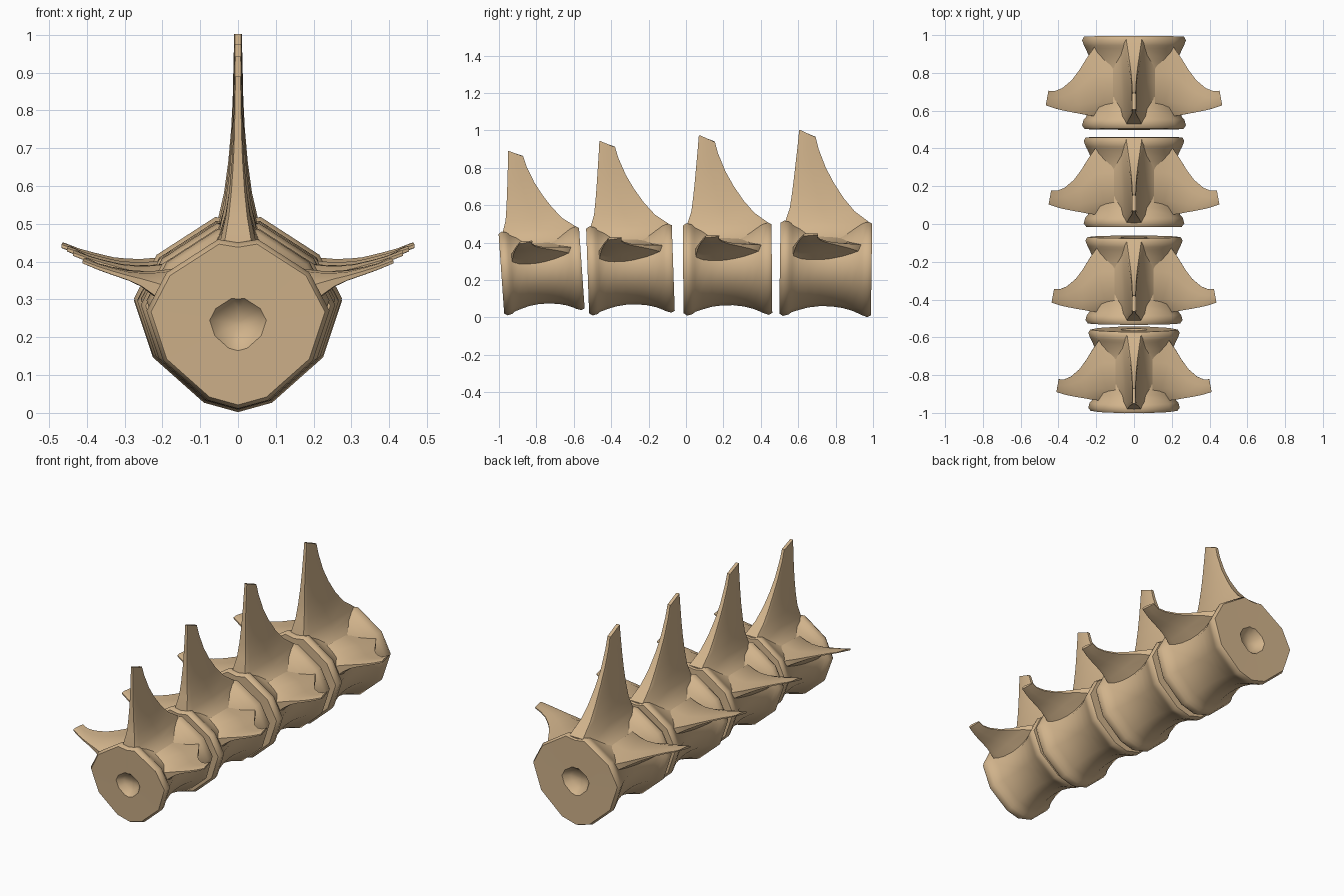
import bpy, bmesh, math
from mathutils import Matrix

if "Cube" in bpy.data.objects:
    bpy.data.objects.remove(bpy.data.objects["Cube"])

bone = bpy.data.materials.new("bone tan")
bone.diffuse_color = (0.644, 0.456, 0.262, 1)
bone.use_nodes = True
bone.node_tree.nodes["Principled BSDF"].inputs["Base Color"].default_value = bone.diffuse_color

ZC = 0.26  # height of the body axis
half = [(0.09, 0.03), (0.225, 0.15), (0.275, 0.30), (0.215, 0.415), (0.06, 0.515)]
ring = [(0, 0.005)] + half + [(0, 0.505)] + [(-x, z) for x, z in reversed(half)]

# body: (y, radial scale), pits at both ends included
body = [(-.20, .03), (-.209, .20), (-.244, .31), (-.245, .95), (-.225, 1.0), (-.195, .97),
        (-.18, .92), (-.14, .87), (-.09, .815), (-.03, .785), (.03, .785), (.09, .815),
        (.14, .865), (.18, .93), (.195, .96), (.225, 1.0), (.245, .96), (.244, .31),
        (.209, .20), (.20, .03)]

# spine: (front y, front z, back y, back z, half width)
spine = [(-.215, .39, .21, .39, .16), (-.222, .43, .225, .43, .105), (-.225, .47, .23, .47, .07),
         (-.220, .51, .235, .508, .053), (-.197, .58, .150, .57, .037),
         (-.186, .66, .09, .64, .026), (-.176, .75, .037, .72, .018),
         (-.168, .83, -.007, .80, .014), (-.159, .92, -.047, .90, .012),
         (-.152, 1.0, -.064, .965, .010)]

# side wing: (x, front y, back y, top z, bottom z)
wing = [(.11, -.19, .215, .435, .22), (.165, -.182, .21, .418, .25), (.205, -.178, .195, .410, .288),
        (.25, -.172, .13, .406, .335), (.29, -.164, .065, .406, .366),
        (.33, -.157, .012, .41, .385), (.38, -.147, -.03, .422, .402),
        (.42, -.137, -.046, .433, .416), (.467, -.121, -.044, .449, .434)]


def loft(bm, sections):
    rings = [[bm.verts.new(p) for p in s] for s in sections]
    n = len(rings[0])
    for a, b in zip(rings, rings[1:]):
        for i in range(n):
            j = (i + 1) % n
            bm.faces.new((a[i], a[j], b[j], b[i]))
    bm.faces.new(rings[0])
    bm.faces.new(rings[-1])


def spine_section(yf, zf, yb, zb, w):
    ym, zm = (yf + yb) / 2, (zf + zb) / 2
    right = [(w * .75, yf, zf), (w, yf * .93 + yb * .07, zf), (w, ym, zm),
             (w, yb * .93 + yf * .07, zb), (w * .8, yb, zb)]
    return right + [(-x, y, z) for x, y, z in reversed(right)]


def wing_section(side, x, yf, yb, zt, zb):
    w, t = yb - yf, zt - zb
    pts = [(yf, zb + .1 * t), (yf, zt - .35 * t), (yf + .2 * w, zt), (yf + .6 * w, zt - .03 * t),
           (yb, zt - .15 * t), (yb, zt - .5 * t), (yf + .5 * w, zb + .2 * t), (yf + .12 * w, zb)]
    # tip is cut slightly askew
    skew = .014 if x > .46 else 0
    return [(side * (x - skew * (y - yf) / w), y, z) for y, z in pts]


def vertebra(number, y, size, lift, tilt):
    bm = bmesh.new()
    loft(bm, [[(x * r, yy, ZC + (z - ZC) * r) for x, z in ring] for yy, r in body])
    loft(bm, [spine_section(*s) for s in spine])
    for side in (1, -1):
        loft(bm, [wing_section(side, *s) for s in wing])
    bmesh.ops.recalc_face_normals(bm, faces=bm.faces)
    # scale, tilt and place along the column
    bm.transform(Matrix.Translation((0, y, ZC * size + lift))
                 @ Matrix.Rotation(math.radians(tilt), 4, 'X')
                 @ Matrix.Scale(size, 4) @ Matrix.Translation((0, 0, -ZC)))
    mesh = bpy.data.meshes.new(f"vertebra_{number}")
    bm.to_mesh(mesh)
    bm.free()
    mesh.materials.append(bone)
    ob = bpy.data.objects.new(f"vertebra_{number}", mesh)
    bpy.context.collection.objects.link(ob)
    bpy.context.view_layer.objects.active = ob
    ob.select_set(True)
    bpy.ops.object.shade_smooth_by_angle(angle=math.radians(48))
    ob.select_set(False)


for i, row in enumerate([(-.772, .88, .020, 4), (-.297, .935, .013, 2),
                         (.222, .968, .007, .5), (.747, 1.0, .0, -.8)]):
    vertebra(i + 1, *row)
